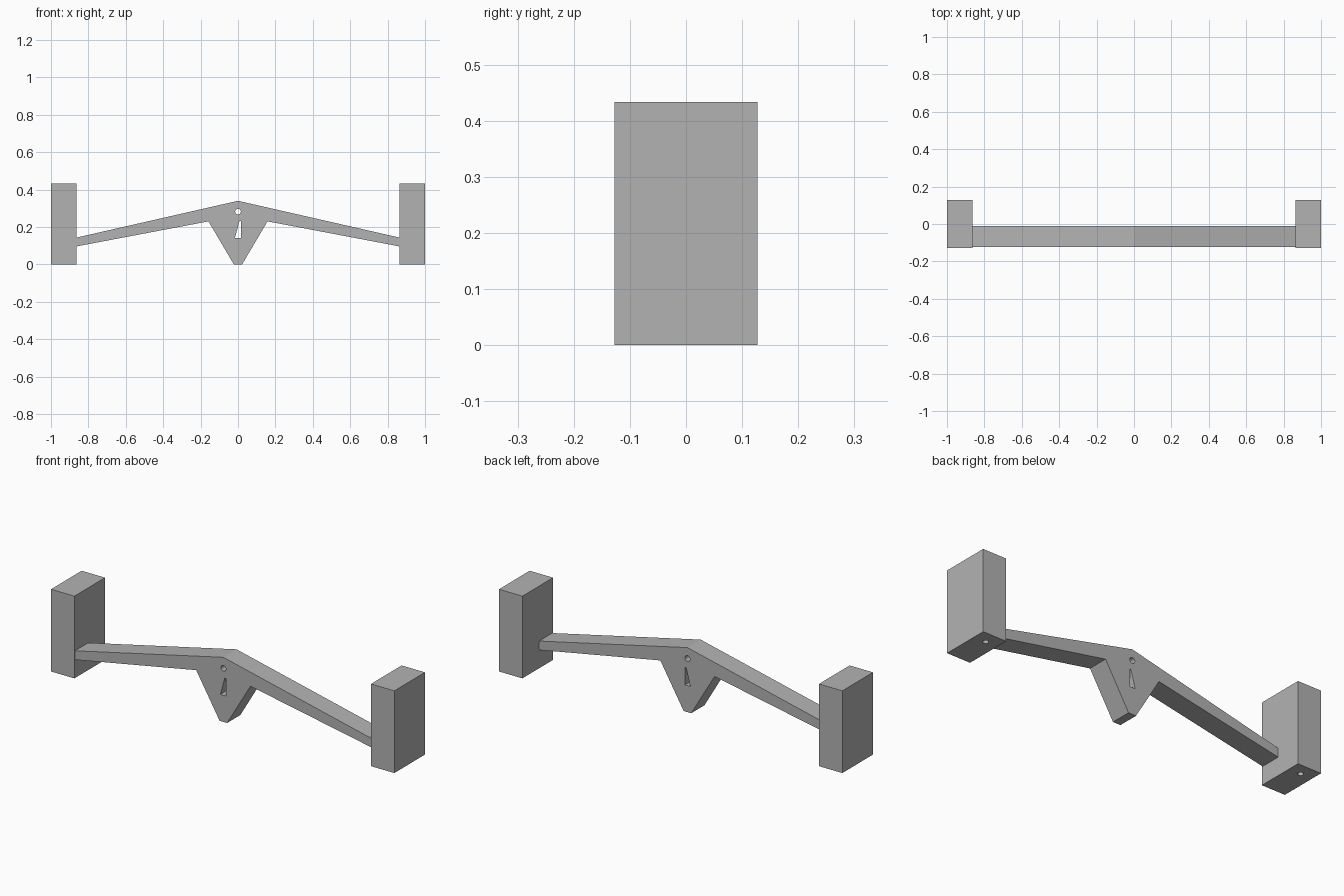
import bpy, bmesh, math
from mathutils import Vector

cube = bpy.data.objects.get("Cube")
if cube:
    bpy.data.objects.remove(cube, do_unlink=True)

grey = bpy.data.materials.new("plain grey")
grey.use_nodes = True
colour = (0.45, 0.45, 0.45, 1)
grey.diffuse_color = colour
grey.node_tree.nodes["Principled BSDF"].inputs["Base Color"].default_value = colour


def prism(name, outline, direction):
    """Extrude a closed flat outline along a direction."""
    bm = bmesh.new()
    face = bm.faces.new([bm.verts.new(p) for p in outline])
    result = bmesh.ops.extrude_face_region(bm, geom=[face])
    moved = [v for v in result["geom"] if isinstance(v, bmesh.types.BMVert)]
    bmesh.ops.translate(bm, verts=moved, vec=Vector(direction))
    bmesh.ops.recalc_face_normals(bm, faces=bm.faces)
    mesh = bpy.data.meshes.new(name)
    bm.to_mesh(mesh)
    bm.free()
    mesh.materials.append(grey)
    obj = bpy.data.objects.new(name, mesh)
    bpy.context.collection.objects.link(obj)
    return obj


def circle(radius, sides=24):
    angles = [2 * math.pi * i / sides for i in range(sides)]
    return [(radius * math.cos(a), radius * math.sin(a)) for a in angles]


def cut(obj, cutter):
    """Subtract the cutter, apply the result and discard the cutter."""
    cutter.hide_render = True
    mod = obj.modifiers.new("cut", "BOOLEAN")
    mod.operation = "DIFFERENCE"
    mod.solver = "EXACT"
    mod.object = cutter
    bpy.context.view_layer.objects.active = obj
    bpy.ops.object.modifier_apply(modifier=mod.name)
    bpy.data.objects.remove(cutter, do_unlink=True)


# Beam with its central pointer, drawn as a half profile and mirrored
front, back = -0.122, -0.012
half = [(0.022, 0), (0.158, 0.23), (0.87, 0.095), (0.87, 0.142)]
profile = half + [(0, 0.34)] + [(-x, z) for x, z in reversed(half)]
beam = prism("balance_beam", [(x, front, z) for x, z in profile],
             (0, back - front, 0))

# Round pivot hole and tapered slot through the pointer
pivot = [(x, z + 0.282) for x, z in circle(0.015)]
slot = [(-0.017, 0.14), (0.015, 0.14), (0.015, 0.232), (0.008, 0.232)]
for shape in (pivot, slot):
    cut(beam, prism("hole_cutter", [(x, front - 0.1, z) for x, z in shape],
                    (0, 0.4, 0)))

# End blocks, each with a blind peg hole underneath
inner, depth, height = 0.864, 0.1275, 0.433
for side, name in ((1, "left_block"), (-1, "right_block")):
    base = [(side * inner, -depth, 0), (side, -depth, 0),
            (side, depth, 0), (side * inner, depth, 0)]
    block = prism(name, base, (0, 0, height))
    middle = side * (1 + inner) / 2
    ring = [(x + middle, y + depth / 2, -0.05) for x, y in circle(0.014)]
    cut(block, prism("peg_cutter", ring, (0, 0, 0.13)))
